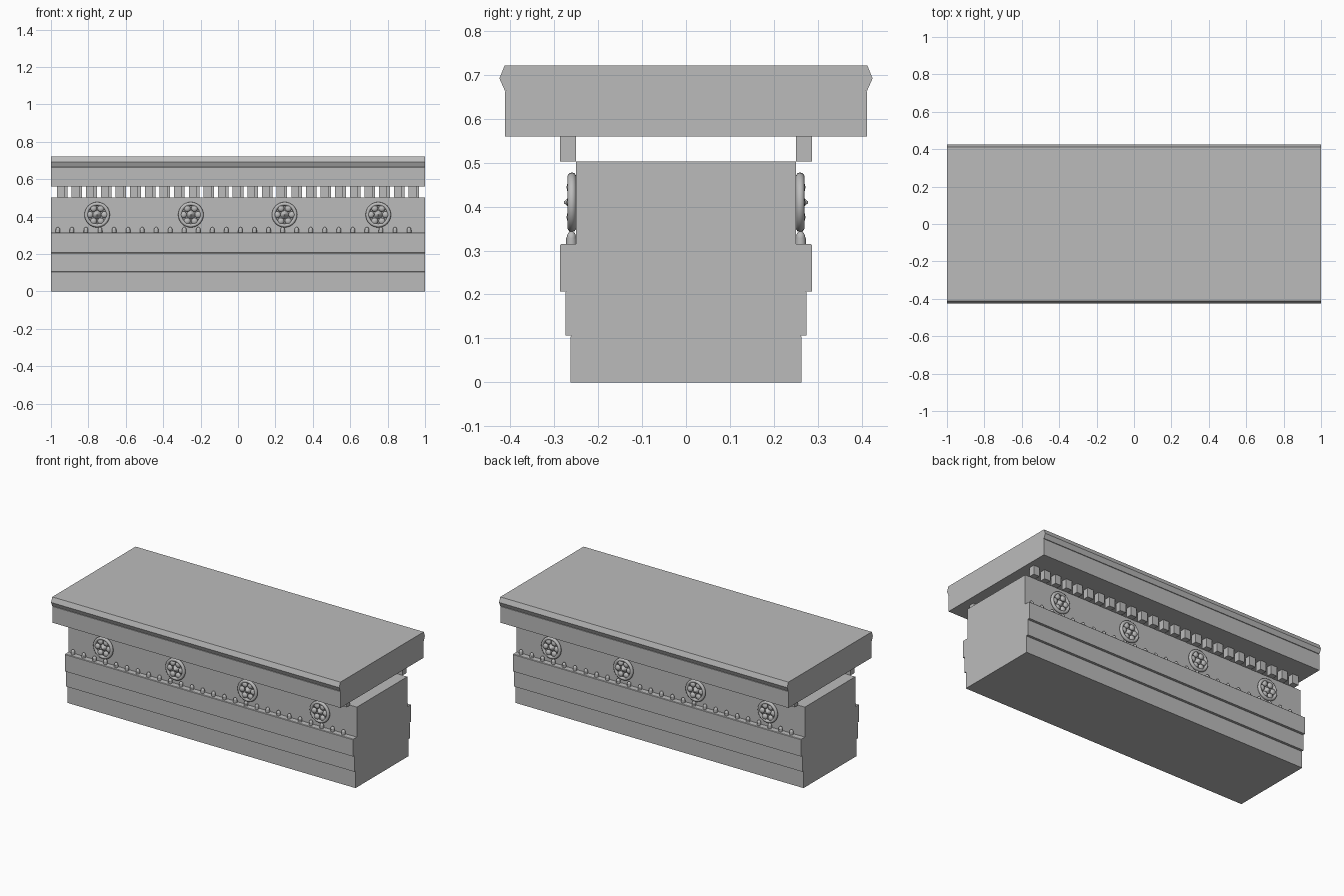
import bpy, bmesh, math
from mathutils import Matrix, Vector

if "Cube" in bpy.data.objects:
    bpy.data.objects.remove(bpy.data.objects["Cube"])

stone = bpy.data.materials.new("grey stone")
stone.use_nodes = True
GREY = (0.5, 0.5, 0.5, 1)
stone.diffuse_color = GREY
stone.node_tree.nodes["Principled BSDF"].inputs["Base Color"].default_value = GREY


def add_object(name, bm, smooth=False):
    bmesh.ops.recalc_face_normals(bm, faces=bm.faces)
    mesh = bpy.data.meshes.new(name)
    bm.to_mesh(mesh)
    bm.free()
    mesh.materials.append(stone)
    obj = bpy.data.objects.new(name, mesh)
    bpy.context.collection.objects.link(obj)
    if smooth:
        bpy.ops.object.select_all(action="DESELECT")
        obj.select_set(True)
        bpy.context.view_layer.objects.active = obj
        bpy.ops.object.shade_smooth_by_angle(angle=math.radians(40))
    return obj


def course(name, half_profile):
    """Full-length course from (half depth, height) points, mirrored in y."""
    points = half_profile + [(-y, z) for y, z in reversed(half_profile)]
    bm = bmesh.new()
    face = bm.faces.new([bm.verts.new((-1, y, z)) for y, z in points])
    result = bmesh.ops.extrude_face_region(bm, geom=[face])
    bmesh.ops.translate(bm, vec=(2, 0, 0),
                        verts=[v for v in result["geom"] if isinstance(v, bmesh.types.BMVert)])
    return add_object(name, bm)


def ball(bm, center, size, segments=12, rings=8):
    matrix = Matrix.Translation(center) @ Matrix.Diagonal((*size, 1))
    bmesh.ops.create_uvsphere(bm, u_segments=segments, v_segments=rings, radius=1, matrix=matrix)


def torus(bm, center, major, minor, segments=32, sides=10):
    rings = []
    for i in range(segments):
        a = math.tau * i / segments
        ring = []
        for j in range(sides):
            b = math.tau * j / sides
            r = major + minor * math.cos(b)
            ring.append(bm.verts.new(center + Vector(
                (r * math.cos(a), minor * math.sin(b), r * math.sin(a)))))
        rings.append(ring)
    for i in range(segments):
        for j in range(sides):
            k, m = (i + 1) % segments, (j + 1) % sides
            bm.faces.new((rings[i][j], rings[k][j], rings[k][m], rings[i][m]))


# Stepped lower bands, each with a fine chamfer on its top edge
for name, depth, low, high in (("lower_band", 0.263, 0, 0.107),
                               ("middle_band", 0.275, 0.107, 0.207),
                               ("upper_band", 0.287, 0.207, 0.315)):
    course(name, [(depth, low), (depth, high - 0.003), (depth - 0.003, high)])

# Frieze, overhanging slab and pointed crown moulding
course("frieze", [(0.25, 0.315), (0.25, 0.503)])
course("cornice_slab", [(0.412, 0.56), (0.412, 0.662), (0.409, 0.665)])
course("crown_moulding", [(0.413, 0.665), (0.425, 0.692), (0.413, 0.722)])

# Ornament on both long sides, the back being the front turned half round
for side, turn in (("front", 0), ("back", math.pi)):
    spin = Matrix.Rotation(turn, 4, "Z")

    # Row of small blocks carrying the slab
    bm = bmesh.new()
    for i in range(25):
        matrix = Matrix.Translation((-0.947 + 0.0783 * i, -0.2685, 0.5315))
        bmesh.ops.create_cube(bm, size=1, matrix=matrix @ Matrix.Diagonal((0.042, 0.037, 0.057, 1)))
    bm.transform(spin)
    add_object(side + "_dentils", bm)

    # Row of beads along the foot of the frieze
    bm = bmesh.new()
    for i in range(26):
        x = -0.963 + 0.0751 * i
        ball(bm, (x, -0.261, 0.328), (0.012, 0.011, 0.016))
        bmesh.ops.create_cone(bm, cap_ends=True, segments=12, radius1=0.012, radius2=0.012,
                              depth=0.012, matrix=Matrix.Translation((x, -0.261, 0.321)))
    bm.transform(spin)
    add_object(side + "_beads", bm, True)

    # Round rosettes: rim, six petals and a pointed heart
    bm = bmesh.new()
    for i in range(4):
        center = Vector((-0.753 + 0.501 * i, -0.26, 0.41))
        torus(bm, center, 0.058, 0.01)
        for k in range(6):
            a = math.tau * k / 6
            offset = Vector((0.039 * math.cos(a), 0, 0.039 * math.sin(a)))
            ball(bm, center + offset, (0.018, 0.012, 0.018))
        bmesh.ops.create_cone(
            bm, cap_ends=True, segments=16, radius1=0.022, radius2=0.002, depth=0.026,
            matrix=Matrix.Translation(center - Vector((0, 0.005, 0))) @ Matrix.Rotation(math.pi / 2, 4, "X"))
    bm.transform(spin)
    add_object(side + "_rosettes", bm, True)
